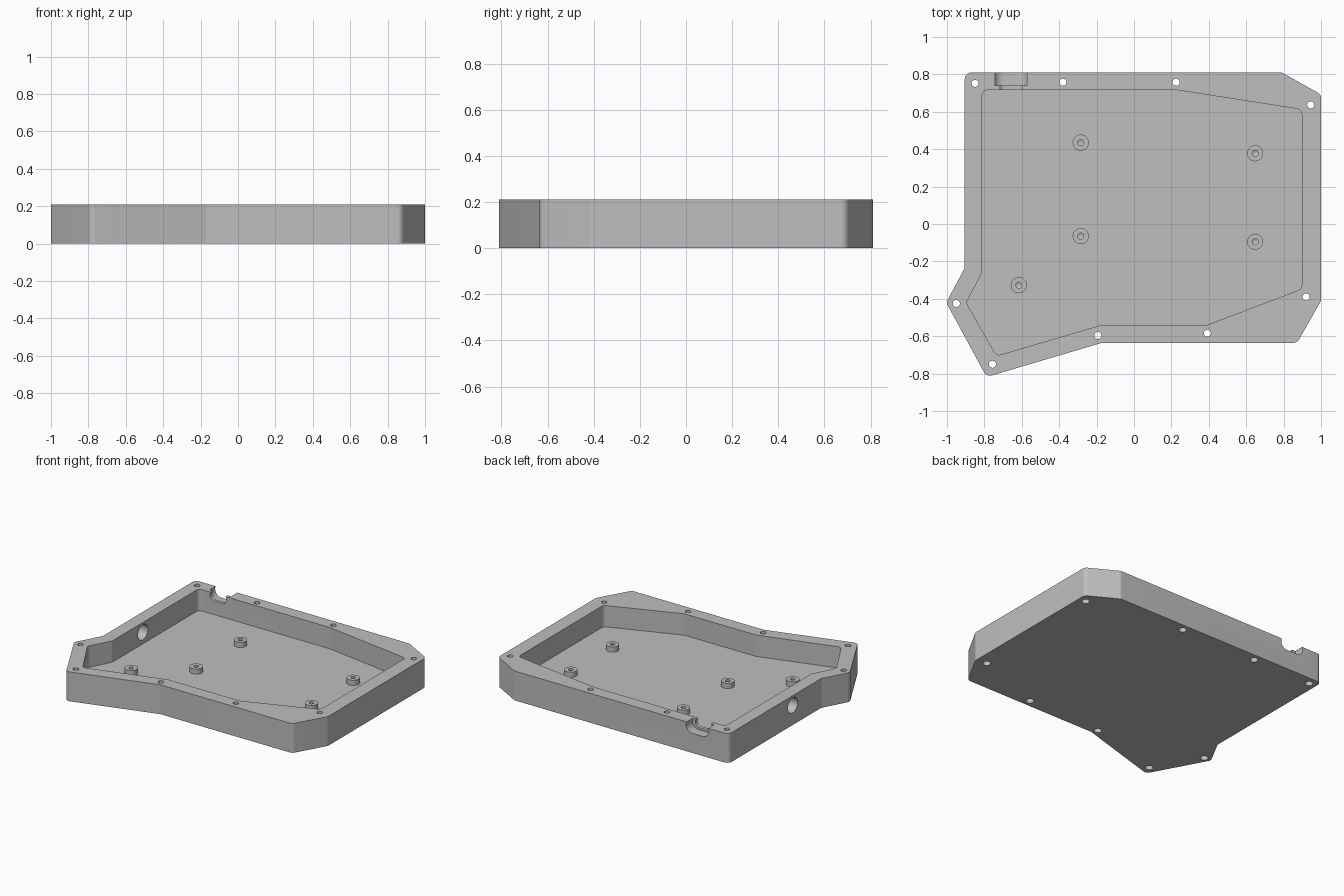
import bpy, bmesh, math
from mathutils import Vector, Matrix

cube = bpy.data.objects.get("Cube")
if cube:
    bpy.data.objects.remove(cube, do_unlink=True)

grey = bpy.data.materials.new("plain_grey")
grey.use_nodes = True
COLOR = (0.52, 0.52, 0.52, 1)
grey.diffuse_color = COLOR
for node in grey.node_tree.nodes:
    if node.type == 'BSDF_PRINCIPLED':
        node.inputs["Base Color"].default_value = COLOR

HEIGHT, FLOOR, POST_TOP = 0.21, 0.057, 0.094


def make_object(name, bm):
    bmesh.ops.recalc_face_normals(bm, faces=bm.faces)
    mesh = bpy.data.meshes.new(name)
    bm.to_mesh(mesh)
    bm.free()
    mesh.materials.append(grey)
    obj = bpy.data.objects.new(name, mesh)
    bpy.context.collection.objects.link(obj)
    return obj


def rounded(corners, radius, steps=8):
    """Replace every corner of a polygon with an arc."""
    pts = [Vector(c) for c in corners]
    out = []
    for i, p in enumerate(pts):
        a = (pts[i - 1] - p).normalized()
        b = (pts[(i + 1) % len(pts)] - p).normalized()
        half = a.angle(b) / 2
        center = p + (a + b).normalized() * radius / math.sin(half)
        start = p + a * radius / math.tan(half) - center
        end = p + b * radius / math.tan(half) - center
        sweep = math.atan2(start.x * end.y - start.y * end.x, start.dot(end))
        for k in range(steps + 1):
            out.append(center + Matrix.Rotation(sweep * k / steps, 2) @ start)
    return out


def circle(center, radius, n=32):
    return [Vector(center) + radius * Vector((math.cos(math.tau * k / n), math.sin(math.tau * k / n)))
            for k in range(n)]


def prism(name, pts, low, high, matrix=Matrix()):
    bm = bmesh.new()
    face = bm.faces.new([bm.verts.new((p.x, p.y, low)) for p in pts])
    top = bmesh.ops.extrude_face_region(bm, geom=[face])["geom"]
    verts = [v for v in top if isinstance(v, bmesh.types.BMVert)]
    bmesh.ops.translate(bm, verts=verts, vec=(0, 0, high - low))
    bmesh.ops.transform(bm, matrix=matrix, verts=bm.verts)
    return make_object(name, bm)


def cut(target, cutter):
    cutter.hide_render = True
    mod = target.modifiers.new("cut", 'BOOLEAN')
    mod.operation, mod.solver, mod.object = 'DIFFERENCE', 'EXACT', cutter
    bpy.context.view_layer.update()
    graph = bpy.context.evaluated_depsgraph_get()
    mesh = bpy.data.meshes.new_from_object(target.evaluated_get(graph))
    target.modifiers.clear()
    target.data = mesh
    bpy.data.objects.remove(cutter, do_unlink=True)


def smooth(obj):
    obj.data.polygons.foreach_set("use_smooth", [True] * len(obj.data.polygons))
    obj.data.set_sharp_from_angle(angle=math.radians(30))


# Tray body with its cavity
outer = [(-0.905, 0.81), (0.79, 0.81), (1, 0.693), (1, -0.41), (0.873, -0.635),
         (-0.17, -0.635), (-0.788, -0.818), (-1.004, -0.42), (-0.905, -0.235)]
inner = [(-0.812, 0.716), (0.23, 0.716), (0.897, 0.612), (0.897, -0.347), (0.39, -0.54),
         (-0.175, -0.54), (-0.735, -0.705), (-0.897, -0.42), (-0.812, -0.262)]
tray = prism("tray", rounded(outer, 0.035), 0, HEIGHT)
cut(tray, prism("cavity", rounded(inner, 0.03), FLOOR, 0.4))

# Screw holes through the rim, widened underneath
holes = [(-0.85, 0.752), (-0.38, 0.758), (0.225, 0.758), (0.945, 0.637), (0.92, -0.39),
         (0.392, -0.584), (-0.193, -0.596), (-0.757, -0.75), (-0.95, -0.425)]
for spot in holes:
    cut(tray, prism("screw_hole", circle(spot, 0.019, 24), -0.1, 0.4))
    cut(tray, prism("screw_recess", circle(spot, 0.026, 24), -0.1, 0.04))

# Round cable hole in the right wall
along_x = Matrix.Rotation(math.pi / 2, 4, 'Z') @ Matrix.Rotation(math.pi / 2, 4, 'X')
cut(tray, prism("cable_hole", circle((0.085, 0.14), 0.055), -1.1, -0.7, along_x))

# Stepped connector notch in the back wall, open at the top
along_y = Matrix.Rotation(math.pi / 2, 4, 'X')


def notch(half_width, half_height, near, far):
    cx, cz = -0.658, 0.19
    box = [(cx + sx * half_width, cz + sz * half_height)
           for sx, sz in ((-1, -1), (1, -1), (1, 1), (-1, 1))]
    cut(tray, prism("notch", rounded(box, half_height * 0.98), -far, -near, along_y))


notch(0.09, 0.05, 0.74, 0.9)
notch(0.065, 0.035, 0.65, 0.76)
smooth(tray)

# Mounting posts with blind drilled holes
profile = [(0, 0.06), (0.016, 0.068), (0.016, POST_TOP), (0.043, POST_TOP), (0.043, 0.05), (0, 0.05)]
posts = [(-0.285, 0.435), (0.648, 0.378), (-0.285, -0.065), (0.648, -0.095), (-0.616, -0.327)]
for i, (x, y) in enumerate(posts):
    bm = bmesh.new()
    verts = [bm.verts.new((r, 0, z)) for r, z in profile]
    edges = [bm.edges.new(pair) for pair in zip(verts, verts[1:])]
    bmesh.ops.spin(bm, geom=verts + edges, cent=(0, 0, 0), axis=(0, 0, 1), angle=math.tau, steps=32)
    bmesh.ops.remove_doubles(bm, verts=bm.verts, dist=0.0005)
    post = make_object(f"mounting_post_{i + 1}", bm)
    post.location = (x, y, 0)
    smooth(post)
